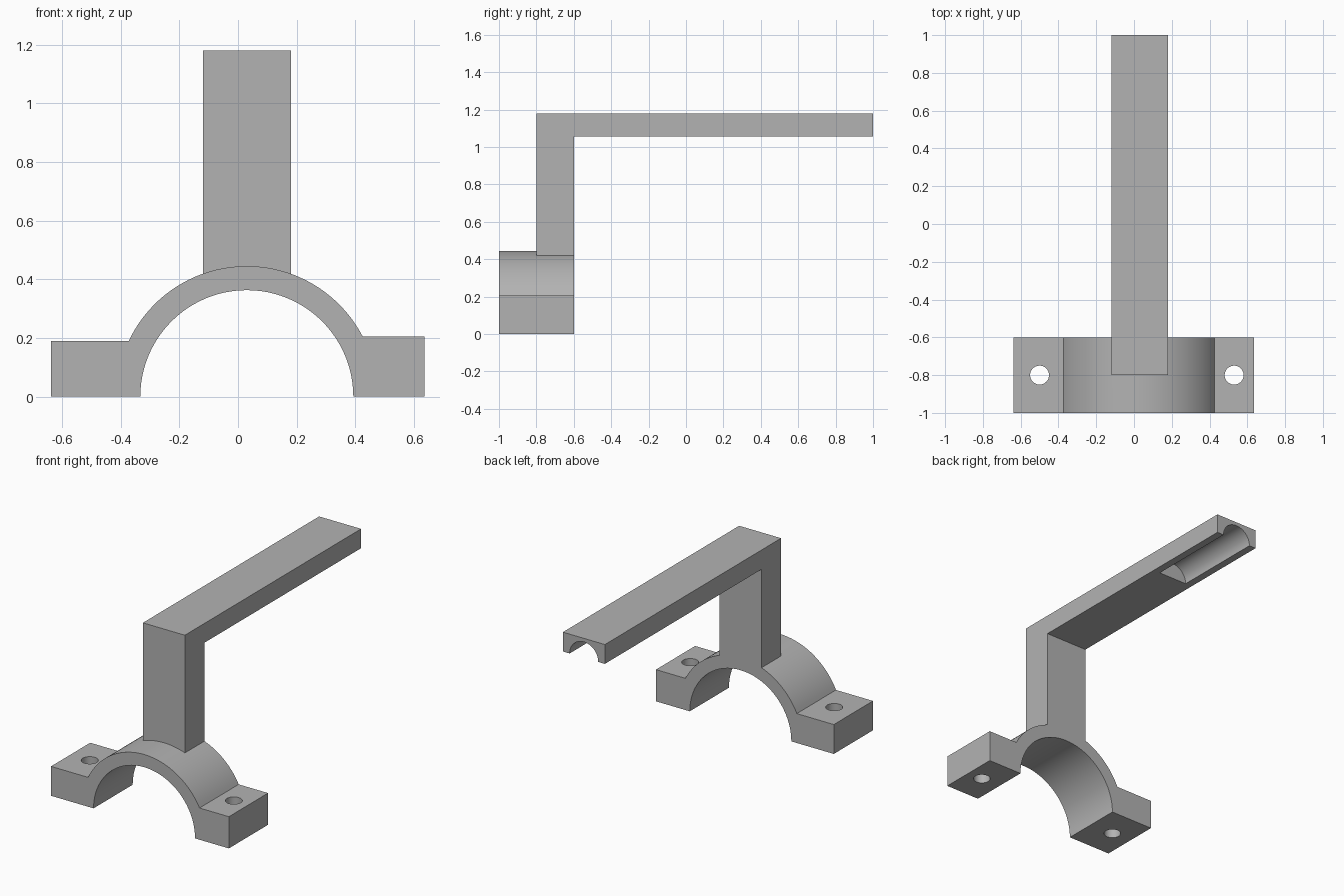
import bpy, bmesh, math
from mathutils import Matrix

cube = bpy.data.objects.get("Cube")
if cube:
    bpy.data.objects.remove(cube, do_unlink=True)

grey = bpy.data.materials.new("plain grey")
grey.use_nodes = True
colour = (0.45, 0.45, 0.45, 1)
grey.diffuse_color = colour
grey.node_tree.nodes["Principled BSDF"].inputs["Base Color"].default_value = colour

CX = 0.03             # centre of the saddle, post and groove
INNER, OUTER = 0.363, 0.445
FRONT, MID, BACK, TIP = -1.0, -0.8, -0.6, 1.0


def make(name, bm):
    bmesh.ops.recalc_face_normals(bm, faces=bm.faces)
    mesh = bpy.data.meshes.new(name)
    bm.to_mesh(mesh)
    bm.free()
    obj = bpy.data.objects.new(name, mesh)
    bpy.context.collection.objects.link(obj)
    mesh.materials.append(grey)
    return obj


def extrude_profile(name, points, offset, depth):
    """Close a loop of 3D points and extrude it along depth."""
    bm = bmesh.new()
    face = bm.faces.new([bm.verts.new([a + b for a, b in zip(p, offset)]) for p in points])
    ext = bmesh.ops.extrude_face_region(bm, geom=[face])
    verts = [v for v in ext["geom"] if isinstance(v, bmesh.types.BMVert)]
    bmesh.ops.translate(bm, verts=verts, vec=depth)
    return make(name, bm)


def cylinder(name, radius, length, matrix):
    bm = bmesh.new()
    bmesh.ops.create_cone(bm, cap_ends=True, segments=48, radius1=radius,
                          radius2=radius, depth=length, matrix=matrix)
    return make(name, bm)


def boolean(obj, other, operation):
    mod = obj.modifiers.new(operation.lower(), "BOOLEAN")
    mod.operation, mod.solver, mod.object = operation, "EXACT", other
    bpy.context.view_layer.objects.active = obj
    bpy.ops.object.modifier_apply(modifier=mod.name)
    bpy.data.objects.remove(other, do_unlink=True)


def arc(radius, start, end, steps):
    angles = [start + (end - start) * i / steps for i in range(steps + 1)]
    return [(CX + radius * math.cos(a), 0, radius * math.sin(a)) for a in angles]


# Saddle clamp: half ring with a flat ear on each side
left_ear, right_ear = 0.205, 0.19
profile = [(0.635, 0, 0), (0.635, 0, left_ear)]
profile += arc(OUTER, math.asin(left_ear / OUTER), math.pi - math.asin(right_ear / OUTER), 40)
profile += [(-0.637, 0, right_ear), (-0.637, 0, 0)]
profile += arc(INNER, math.pi, 0, 48)
bracket = extrude_profile("mounting_bracket", profile, (0, FRONT, 0), (0, BACK - FRONT, 0))

# Upright post and long arm as one L-shaped bar
bar_side = [(0, MID, 0.39), (0, BACK, 0.39), (0, BACK, 1.055),
            (0, TIP, 1.055), (0, TIP, 1.18), (0, MID, 1.18)]
bar = extrude_profile("bar", bar_side, (CX - 0.15, 0, 0), (0.3, 0, 0))

# Round groove under the free end of the arm
groove = cylinder("groove_cutter", 0.102, 0.8,
                  Matrix.Translation((CX, 0.8, 1.055)) @ Matrix.Rotation(math.pi / 2, 4, "X"))
boolean(bar, groove, "DIFFERENCE")
boolean(bracket, bar, "UNION")

# Bolt holes through the ears
for x in (-0.5, 0.53):
    hole = cylinder("hole_cutter", 0.05, 1, Matrix.Translation((x, MID, 0)))
    boolean(bracket, hole, "DIFFERENCE")

bpy.ops.object.select_all(action="DESELECT")
bracket.select_set(True)
bpy.context.view_layer.objects.active = bracket
bpy.ops.object.shade_smooth_by_angle(angle=math.radians(25))
